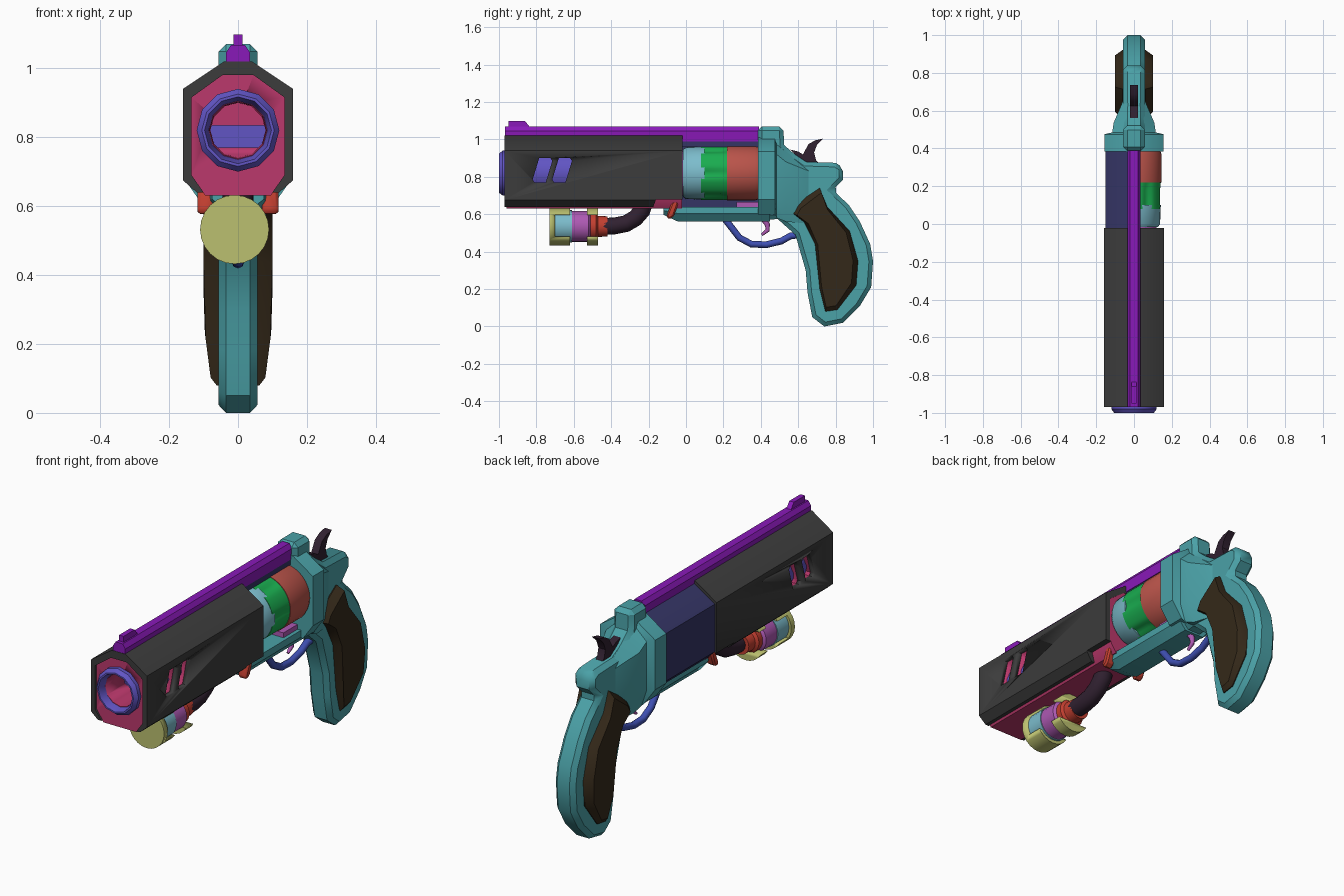
import bpy, bmesh
from math import sin, cos, pi
from mathutils import Vector

if "Cube" in bpy.data.objects:
    bpy.data.objects.remove(bpy.data.objects["Cube"])

TEAL = (.07, .36, .39); GREY = (.045, .045, .045); MAGENTA = (.5, .04, .15); BLUE = (.12, .09, .55)
PURPLE = (.25, .01, .48); NAVY = (.035, .035, .13); OLIVE = (.5, .53, .16); RED = (.55, .05, .03)
MAUVE = (.42, .1, .45); BROWN = (.035, .022, .01); DARK = (.03, .015, .03); SKY = (.2, .5, .6)
mats = {}


def loft(name, rings, color, bevel=0, angle=0.6):
    """Skin a list of equal-length point rings, cap both ends."""
    bm = bmesh.new()
    vs = [[bm.verts.new(p) for p in r] for r in rings]
    n = len(rings[0])
    for a, b in zip(vs, vs[1:]):
        for i in range(n):
            bm.faces.new((a[i], a[(i + 1) % n], b[(i + 1) % n], b[i]))
    bm.faces.new(vs[0][::-1])
    bm.faces.new(vs[-1])
    bmesh.ops.recalc_face_normals(bm, faces=bm.faces)
    me = bpy.data.meshes.new(name)
    bm.to_mesh(me)
    bm.free()
    ob = bpy.data.objects.new(name, me)
    bpy.context.collection.objects.link(ob)
    if color not in mats:
        mats[color] = bpy.data.materials.new("paint")
        mats[color].diffuse_color = (*color, 1)
    me.materials.append(mats[color])
    bpy.ops.object.select_all(action='DESELECT')
    bpy.context.view_layer.objects.active = ob
    ob.select_set(True)
    if bevel:
        m = ob.modifiers.new("bevel", 'BEVEL')
        m.width, m.segments, m.limit_method, m.angle_limit = bevel, 1, 'ANGLE', 1.0
        bpy.ops.object.modifier_apply(modifier=m.name)
    bpy.ops.object.shade_smooth_by_angle(angle=angle)
    return ob


def side(name, pts, x0, x1, color, bevel=0):
    """(y, z) outline extruded across x."""
    return loft(name, [[(x, y, z) for y, z in pts] for x in (x0, x1)], color, bevel)


def sym(half):
    return half + [(-x, z) for x, z in half[::-1]]


def along(name, sections, color, bevel=0):
    """(x, z) sections placed at given y values."""
    return loft(name, [[(x, y, z) for x, z in s] for y, s in sections], color, bevel)


def lathe(name, prof, color, z=.82, n=32, x=0):
    """(y, r) profile turned round an axis parallel to y."""
    return loft(name, [[(x + r * sin(2 * pi * i / n), y, z + r * cos(2 * pi * i / n))
                        for i in range(n)] for y, r in prof], color)


def tube(name, path, radii, color, n=12):
    """Round bar following a (y, z) path."""
    rings = []
    for i, (y, z) in enumerate(path):
        a, b = path[max(i - 1, 0)], path[min(i + 1, len(path) - 1)]
        t = Vector((0, b[0] - a[0], b[1] - a[1])).normalized()
        u = t.cross(Vector((1, 0, 0)))
        r = radii[i] if isinstance(radii, list) else radii
        rings.append([Vector((r * cos(2 * pi * k / n), y, z)) + u * r * sin(2 * pi * k / n) for k in range(n)])
    return loft(name, rings, color, angle=0.9)


def cut(ob, pts, x0=-.3, x1=.3):
    c = side("cutter", pts, x0, x1, GREY)
    c.hide_render = True
    m = ob.modifiers.new("cut", 'BOOLEAN')
    m.operation, m.object = 'DIFFERENCE', c
    bpy.context.view_layer.objects.active = ob
    bpy.ops.object.modifier_apply(modifier=m.name)
    bpy.data.objects.remove(c)


# barrel shroud (open below), its liner, and the slanted vents
outer = sym([(.12, .64), (.16, .675), (.16, .94), (.04, 1.02)])
inner = sym([(.1, .64), (.135, .69), (.135, .915), (.045, .98)])
shroud = along("barrel_shroud", [(y, outer + inner[::-1]) for y in (-.97, -.02)], GREY)
liner = [(.045, .98), (.135, .915), (.135, .69), (.095, .63)]
body = along("barrel_underlug", [(y, sym(liner)) for y in (-.96, -.022)], MAGENTA)
cut(shroud, [(-.19, .6), (0, .6), (0, .68), (-.16, .68)])
for s in (0, .105):
    for ob in (shroud, body):
        cut(ob, [(-.82 + s, .785), (-.81 + s, .77), (-.75 + s, .77), (-.715 + s, .885),
                 (-.725 + s, .90), (-.785 + s, .90)])

# barrel with a recessed bore, cut through the liner face by standing proud
lathe("barrel", [(0, .12), (-.98, .12), (-1, .105), (-1, .097), (-.96, .085), (-.65, .08)], BLUE, n=12)
cutter = lathe("bore_cutter", [(-1.1, .084), (-.7, .08)], GREY, n=12)
m = body.modifiers.new("bore", 'BOOLEAN')
m.operation, m.object = 'DIFFERENCE', cutter
bpy.context.view_layer.objects.active = body
bpy.ops.object.modifier_apply(modifier=m.name)
bpy.data.objects.remove(cutter)

# sight rib and front sight
along("top_rib", [(y, sym([(.033, .99), (.035, 1.045), (.02, 1.068)])) for y in (-.968, .39)], PURPLE)
side("front_sight", [(-.95, 1.06), (-.95, 1.098), (-.86, 1.098), (-.83, 1.06)], -.013, .013, PURPLE)

# rotating cylinder: tapered nose, fluted middle, plain rear band
lathe("cylinder_collar", [(-.03, .12), (.0, .12)], MAUVE)
lathe("cylinder_nose", [(-.015, .128), (.0, .138), (.1, .142)], SKY)


def fluted(depth):
    return [(r * sin(a), .82 + r * cos(a)) for a in [2 * pi * i / 72 for i in range(72)]
            for r in [.143 - depth * max(0, cos(6 * a + pi)) ** 2]]


along("cylinder_flutes", [(.08, fluted(.012)), (.18, fluted(.012)), (.225, fluted(0))], (.01, .42, .08))
lathe("cylinder_rear", [(.22, .146), (.37, .146), (.39, .138)], (.5, .09, .07))
side("crane_rail", [(.27, .63), (.39, .63), (.39, .665), (.27, .665)], -.07, .07, MAUVE)

# cover closing the left side of the cylinder
cover = [(.03, 1.005), (-.035, 1.005), (-.15, .93), (-.15, .685), (-.105, .64), (-.03, .64), (-.03, .96), (.03, .96)]
along("left_cover", [(y, cover) for y in (-.025, .39)], NAVY)

# frame: grip slab, flared recoil shield, lower bar
side("grip_frame", [(.385, 1.07), (.52, 1.07), (.525, .97), (.57, .93), (.64, .88), (.80, .875), (.84, .85),
                    (.84, .785), (.785, .73), (.87, .65), (.93, .56), (.985, .44), (1, .35), (.99, .21),
                    (.93, .11), (.84, .02), (.74, 0), (.675, .05), (.65, .18), (.64, .30), (.585, .49),
                    (.49, .575), (.385, .565)], -.057, .057, TEAL, .022)


def shield(t, zt, w, zs, zl, b, zb):
    return sym([(t, zt), (w, zs), (w, zl), (b, zb)])


along("recoil_shield", [(.385, shield(.045, 1.01, .157, .935, .68, .1, .6)),
                        (.475, shield(.045, 1.01, .157, .935, .68, .1, .6)),
                        (.485, shield(.04, .99, .115, .92, .67, .085, .58)),
                        (.535, shield(.04, .95, .108, .88, .67, .075, .56)),
                        (.66, shield(.03, .87, .055, .83, .66, .05, .55))], TEAL)
along("lower_frame_bar", [(-.12, sym([(.075, .64), (.075, .62), (.045, .597)])),
                          (-.045, sym([(.09, .64), (.09, .605), (.055, .562)])),
                          (.45, sym([(.09, .64), (.09, .605), (.055, .562)]))], TEAL)

# grip panels with chamfered rims
panel = [(.715, .74), (.755, .64), (.875, .51), (.92, .35), (.91, .22), (.81, .09), (.745, .08),
         (.715, .2), (.69, .44), (.63, .56), (.555, .61), (.58, .65)]
for s, label in ((1, "right"), (-1, "left")):
    rings = [[(s * x, .77 + (y - .77) * k, .4 + (z - .4) * k) for y, z in panel] for x, k in ((.04, 1), (.062, 1))]
    rings.append([(s * min(.1, .077 + .12 * (z - .06)), .77 + (y - .77) * .82, .4 + (z - .4) * .93)
                  for y, z in panel])
    loft("grip_panel_" + label, rings, BROWN)
    # latch lever beside the lower bar
    side("latch_" + label, [(-.105, .59), (-.09, .572), (-.065, .59), (-.04, .66), (-.05, .68), (-.075, .665)],
         s * .07, s * .117, RED, .008)

# hammer, trigger and guard
side("hammer", [(.56, .945), (.60, .935), (.625, .92), (.655, .975), (.69, .995), (.735, 1.005), (.70, .97),
                (.685, .93), (.695, .89), (.72, .86), (.62, .84), (.60, .9)], -.02, .02, DARK)
tube("trigger_guard", [(.20, .585), (.235, .54), (.285, .475), (.35, .44), (.43, .437), (.51, .457), (.56, .485),
                       (.62, .49)], .018, (.05, .08, .45), 8)
tube("trigger", [(.41, .58), (.435, .545), (.437, .515), (.405, .49)], [.016, .014, .012, .007], MAUVE, 8)

# under-barrel lamp: clamp caps with side windows, body and curved hose
for name, y0, y1, w0, w1 in (("lamp_cap", -.73, -.62, -.70, -.6), ("lamp_rear_clamp", -.53, -.47, -.6, -.4)):
    cap = lathe(name, [(y0, .1), (y1, .1)], OLIVE, .532, 24, -.01)
    cut(cap, [(w0, .48), (w1, .48), (w1, .595), (w0, .595)])
lathe("lamp_lens_body", [(-.71, .087), (-.61, .087)], SKY, .535, 24, -.01)
lathe("lamp_body", [(-.615, .083), (-.52, .083), (-.51, .07)], MAUVE, .535, 24, -.01)
lathe("lamp_tail", [(-.53, .07), (-.48, .07), (-.47, .056), (-.42, .054)], RED, .535, 24, -.01)
tube("lamp_hose", [(-.44, .535), (-.38, .538), (-.32, .55), (-.27, .58), (-.235, .62), (-.22, .67)], .045, DARK, 16)

for m in bpy.data.materials:
    if m.users and not m.is_grease_pencil:
        m.use_nodes = True
        m.node_tree.nodes["Principled BSDF"].inputs["Base Color"].default_value = m.diffuse_color
